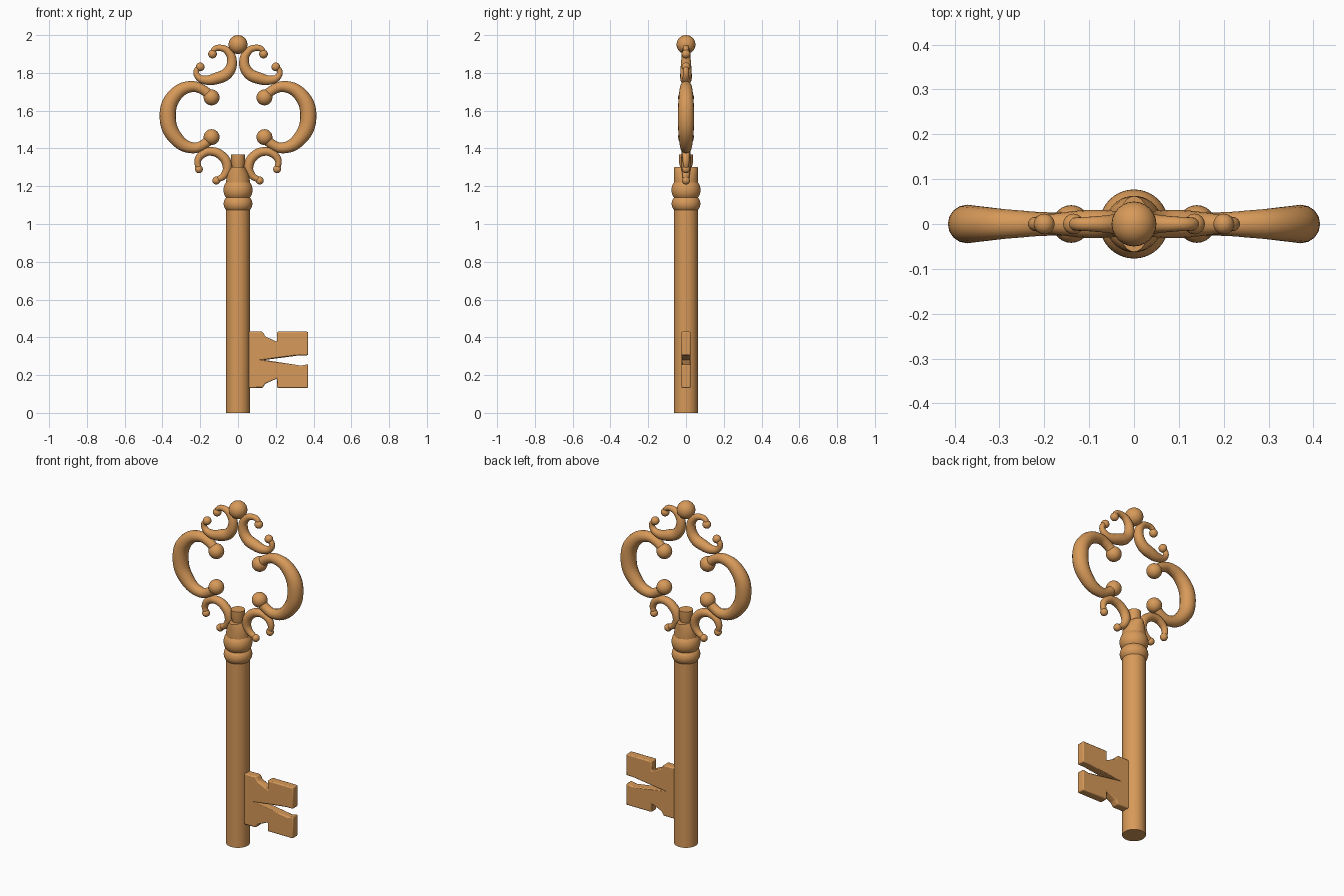
import bpy, bmesh, math

if "Cube" in bpy.data.objects:
    bpy.data.objects.remove(bpy.data.objects["Cube"])

mat = bpy.data.materials.new("bronze")
mat.diffuse_color = (0.68, 0.32, 0.10, 1)
mat.use_nodes = True
mat.node_tree.nodes["Principled BSDF"].inputs["Base Color"].default_value = mat.diffuse_color


def finish(obj, angle=40):
    obj.data.materials.clear()
    obj.data.materials.append(mat)
    bpy.ops.object.select_all(action='DESELECT')
    obj.select_set(True)
    bpy.context.view_layer.objects.active = obj
    bpy.ops.object.shade_smooth_by_angle(angle=math.radians(angle))
    return obj


def add_mesh(name, bm):
    bmesh.ops.recalc_face_normals(bm, faces=bm.faces[:])
    me = bpy.data.meshes.new(name)
    bm.to_mesh(me)
    bm.free()
    obj = bpy.data.objects.new(name, me)
    bpy.context.collection.objects.link(obj)
    return finish(obj)


def loft(name, rings, n=40):
    """Stack elliptical rings given as (x radius, y radius, z)."""
    bm = bmesh.new()
    loops = [[bm.verts.new((rx * math.cos(2 * math.pi * i / n),
                            ry * math.sin(2 * math.pi * i / n), z))
              for i in range(n)] for rx, ry, z in rings]
    for a, b in zip(loops, loops[1:]):
        for i in range(n):
            j = (i + 1) % n
            bm.faces.new((a[i], a[j], b[j], b[i]))
    bm.faces.new(loops[0])
    bm.faces.new(loops[-1])
    return add_mesh(name, bm)


def ball(name, x, z, r):
    bm = bmesh.new()
    bmesh.ops.create_uvsphere(bm, u_segments=24, v_segments=14, radius=r)
    bmesh.ops.translate(bm, verts=bm.verts[:], vec=(x, 0, z))
    return add_mesh(name, bm)


def scroll(name, pts, end_r):
    """Tapered tube through (x, z, radius) with ball ends, on both sides."""
    for side, s in (("right", 1), ("left", -1)):
        cu = bpy.data.curves.new(f"{name}_{side}", 'CURVE')
        cu.dimensions = '3D'
        cu.bevel_depth = 1
        cu.bevel_resolution = 6
        cu.resolution_u = 8
        cu.use_fill_caps = True
        sp = cu.splines.new('BEZIER')
        sp.radius_interpolation = 'CARDINAL'
        sp.bezier_points.add(len(pts) - 1)
        for p, (x, z, r) in zip(sp.bezier_points, pts):
            p.co = (s * x, 0, z)
            p.radius = r
            p.handle_left_type = p.handle_right_type = 'AUTO'
        obj = bpy.data.objects.new(cu.name, cu)
        bpy.context.collection.objects.link(obj)
        bpy.ops.object.select_all(action='DESELECT')
        obj.select_set(True)
        bpy.context.view_layer.objects.active = obj
        bpy.ops.object.convert(target='MESH')
        finish(bpy.context.view_layer.objects.active)
        for k, (x, z, _) in enumerate((pts[0], pts[-1])):
            ball(f"{name}_tip_{side}_{k}", s * x, z, end_r)


# Shaft with two rounded collars
prof = [(0.063, 0), (0.063, 1.075)]
for z0, z1, bulge in ((1.075, 1.14, 0.013), (1.14, 1.22, 0.014)):
    for i in range(9):
        t = i / 8
        prof.append((0.063 + bulge * math.sin(math.pi * t) ** 0.7, z0 + (z1 - z0) * t))
loft("shaft", [(r, r, z) for r, z in prof])

# Neck pinched from the sides, with a flared peg on top
loft("neck", [(0.063, 0.063, 1.21), (0.062, 0.063, 1.24), (0.054, 0.063, 1.27),
              (0.043, 0.063, 1.29), (0.034, 0.062, 1.302)])
loft("peg", [(0.031, 0.031, 1.28), (0.033, 0.033, 1.31), (0.037, 0.037, 1.325),
             (0.037, 0.037, 1.368)])

# Bow scrolls
scroll("large_scroll", [(0.14, 1.67, 0.028), (0.185, 1.71, 0.026), (0.25, 1.727, 0.030),
                        (0.335, 1.68, 0.038), (0.372, 1.57, 0.043), (0.33, 1.455, 0.038),
                        (0.24, 1.403, 0.029), (0.18, 1.422, 0.026), (0.14, 1.46, 0.028)], 0.042)
scroll("upper_scroll", [(0.135, 1.90, 0.014), (0.125, 1.925, 0.015), (0.09, 1.932, 0.017),
                        (0.05, 1.91, 0.021), (0.032, 1.86, 0.026), (0.055, 1.80, 0.030),
                        (0.11, 1.772, 0.031), (0.17, 1.762, 0.024), (0.21, 1.778, 0.018),
                        (0.22, 1.81, 0.015), (0.20, 1.832, 0.015)], 0.023)
scroll("lower_scroll", [(0.207, 1.29, 0.015), (0.213, 1.335, 0.018), (0.185, 1.372, 0.021),
                        (0.14, 1.384, 0.023), (0.085, 1.36, 0.025), (0.057, 1.31, 0.025),
                        (0.07, 1.262, 0.020), (0.115, 1.23, 0.015)], 0.021)
ball("finial", 0, 1.95, 0.05)

# Key bit: notched plate with softened edges
outline = [(0.04, 0.43), (0.13, 0.43), (0.145, 0.405), (0.207, 0.375), (0.207, 0.43),
           (0.371, 0.43), (0.371, 0.305), (0.33, 0.305), (0.14, 0.28), (0.335, 0.25),
           (0.371, 0.258), (0.371, 0.132), (0.207, 0.132), (0.207, 0.182),
           (0.145, 0.155), (0.13, 0.132), (0.04, 0.132)]
bm = bmesh.new()
face = bm.faces.new([bm.verts.new((x, -0.024, z)) for x, z in outline])
ext = bmesh.ops.extrude_face_region(bm, geom=[face])
bmesh.ops.translate(bm, vec=(0, 0.048, 0),
                    verts=[v for v in ext["geom"] if isinstance(v, bmesh.types.BMVert)])
bit = add_mesh("key_bit", bm)
bev = bit.modifiers.new("soft_edges", 'BEVEL')
bev.width = 0.006
bev.segments = 2
